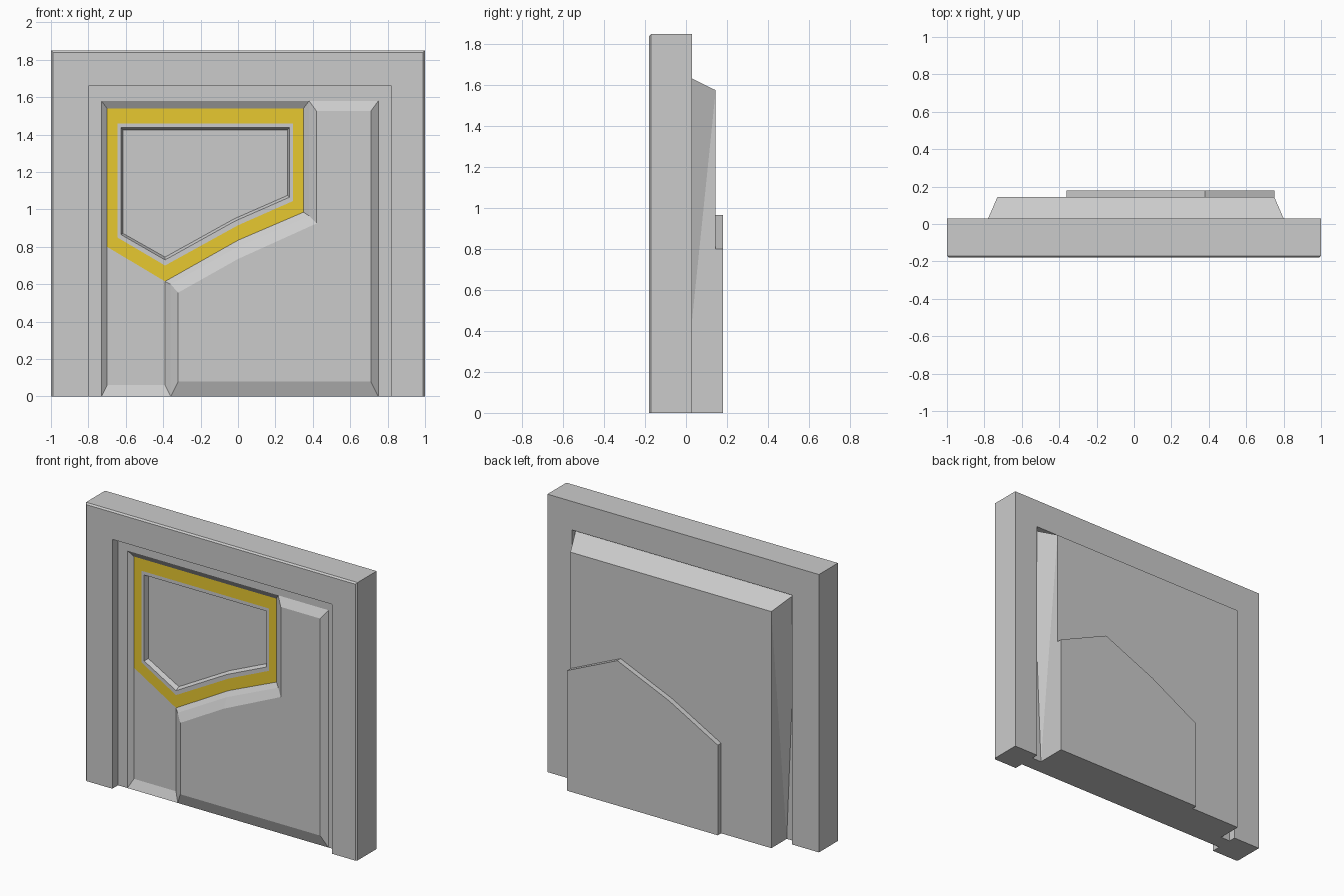
import bpy, bmesh

if "Cube" in bpy.data.objects:
    bpy.data.objects.remove(bpy.data.objects["Cube"])


def loft(name, layers, back=False, start_cap=False, end_cap=True, color=None):
    """Bridge (y, outline) layers; outlines are (x, z) points, clockwise from the front."""
    bm = bmesh.new()
    rings = [[bm.verts.new((x, y, z)) for x, z in pts] for y, pts in layers]
    for a, b in zip(rings, rings[1:]):
        n = len(a)
        for i in range(n):
            j = (i + 1) % n
            bm.faces.new((b[i], b[j], a[j], a[i]))
    if end_cap:
        bm.faces.new(rings[-1][::-1])
    if start_cap:
        bm.faces.new(rings[0])
    if back:
        bmesh.ops.reverse_faces(bm, faces=bm.faces[:])
    me = bpy.data.meshes.new(name)
    bm.to_mesh(me)
    bm.free()
    ob = bpy.data.objects.new(name, me)
    bpy.context.collection.objects.link(ob)
    if color:
        mat = bpy.data.materials.new(name)
        mat.diffuse_color = color
        mat.use_nodes = True
        mat.node_tree.nodes["Principled BSDF"].inputs["Base Color"].default_value = mat.diffuse_color
        me.materials.append(mat)
    return ob


BASE, SUNK, RAISED, PANE = -0.12, -0.095, -0.15, -0.065
MID, REAR, BACK = -0.017, 0.145, 0.18

# Outer door frame with a small chamfer round the front edge
opening = [(.82, 0), (.82, 1.66), (-.8, 1.66), (-.8, 0)]
outer = [(-1, 0), (-1, 1.85), (1, 1.85), (1, 0)]
chamfered = [(-.99, 0), (-.99, 1.84), (.99, 1.84), (.99, 0)]
loft("door_frame", [(.03, outer + opening), (-.17, outer + opening),
                    (-.18, chamfered + opening)], start_cap=True)

# Flat lip around the door inside the opening
lip = [(-.8, 0), (-.8, 1.66), (.82, 1.66), (.82, 0),
       (.75, 0), (.75, 1.58), (-.73, 1.58), (-.73, 0)]
loft("door_lip", [(MID, lip), (BASE, lip)], start_cap=True)

# Dividing line shared by the sunken and raised panels
divide = [(-.36, 0), (-.36, .6), (0, .8), (.38, .965), (.38, 1.58)]

# Sunken left panel: bevelled edge and lower flat
sunk = [(-.70, .06), (-.70, 1.54), (.35, 1.54), (.35, .985),
        (0, .835), (-.39, .615), (-.39, .06)]
loft("sunken_panel_bevel",
     [(BASE, [(-.73, 0), (-.73, 1.58)] + divide[::-1]), (SUNK, sunk)], end_cap=False)
loft("sunken_panel_flat", [(SUNK, [(-.70, .06), (-.70, .80), (-.39, .615), (-.39, .06)])])

# Yellow window surround, grey trim and sunken pane
surround = [(-.70, .80)] + sunk[1:6]
inner = [(-.645, .85), (-.645, 1.46), (.295, 1.46), (.295, 1.045), (0, .915), (-.39, .70)]
trim = [(-.625, .865), (-.625, 1.437), (.275, 1.437), (.275, 1.065), (-.015, .938), (-.39, .73)]
pane = [(-.615, .872), (-.615, 1.425), (.265, 1.425), (.265, 1.075), (-.02, .95), (-.39, .745)]
loft("window_surround", [(SUNK, surround), (SUNK, inner)], end_cap=False,
     color=(.8, .58, .03, 1))
loft("window_trim", [(SUNK, inner), (SUNK, trim)], end_cap=False)
loft("window_pane", [(SUNK, trim), (PANE, pane)])

# Raised right panel
raised = [(-.32, .08), (-.32, .555), (0, .735), (.42, .925),
          (.42, 1.525), (.71, 1.525), (.71, .08)]
loft("raised_panel", [(BASE, divide + [(.75, 1.58), (.75, 0)]), (RAISED, raised)])

# Tapered rear slab: sides twist from flush at the bottom to flared at the top
verts = [(-.73, MID, 0), (-.8, MID, 1.655), (.82, MID, 1.655), (.75, MID, 0),
         (-.73, REAR, 0), (-.73, REAR, 1.575), (.75, REAR, 1.575), (.75, REAR, 0),
         (-.73, BASE, 0), (.75, BASE, 0)]
faces = [(4, 5, 6, 7), (0, 5, 4), (0, 1, 5), (1, 2, 6, 5),
         (3, 7, 6), (3, 6, 2), (8, 4, 7, 9)]
me = bpy.data.meshes.new("rear_slab")
me.from_pydata(verts, [], faces)
bpy.context.collection.objects.link(bpy.data.objects.new("rear_slab", me))

# Raised plate low on the back
plate = divide[:4] + [(.75, .8), (.75, 0)]
loft("rear_plate", [(REAR, plate), (BACK, plate)], back=True)
